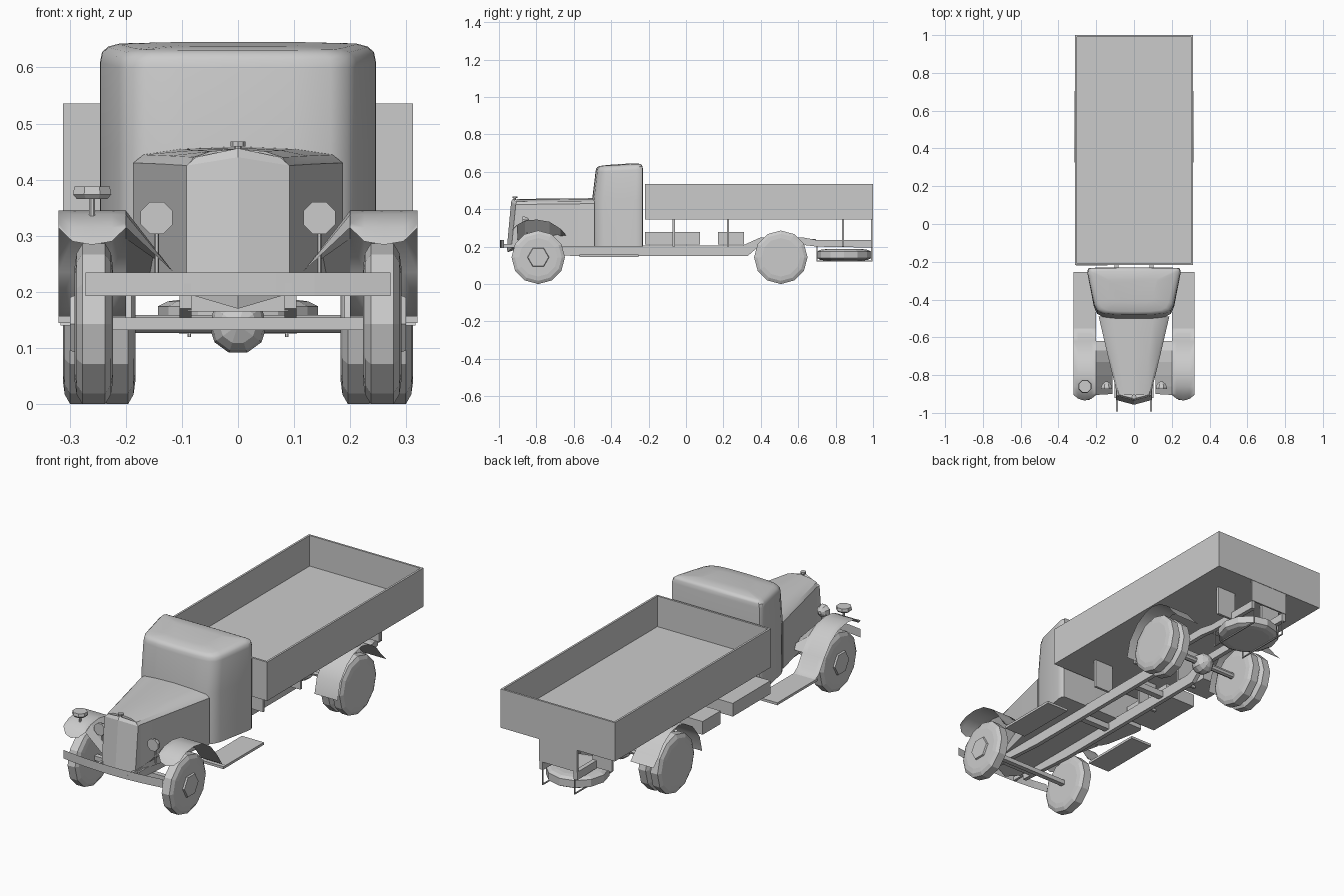
import bpy, bmesh, math

if "Cube" in bpy.data.objects:
    bpy.data.objects.remove(bpy.data.objects["Cube"])


def finish(name, bm, smooth=False, thick=0):
    if thick:
        bmesh.ops.solidify(bm, geom=bm.faces[:], thickness=thick)
    bmesh.ops.recalc_face_normals(bm, faces=bm.faces[:])
    me = bpy.data.meshes.new(name)
    bm.to_mesh(me)
    bm.free()
    ob = bpy.data.objects.new(name, me)
    bpy.context.collection.objects.link(ob)
    if smooth:
        bpy.ops.object.select_all(action='DESELECT')
        bpy.context.view_layer.objects.active = ob
        ob.select_set(True)
        bpy.ops.object.shade_smooth_by_angle(angle=math.radians(35))
    return ob


def loft(name, rings, closed=True, caps=True, smooth=False, thick=0):
    bm = bmesh.new()
    vs = [[bm.verts.new(p) for p in r] for r in rings]
    n = len(rings[0])
    for a, b in zip(vs, vs[1:]):
        for i in range(n if closed else n - 1):
            j = (i + 1) % n
            bm.faces.new((a[i], a[j], b[j], b[i]))
    if closed and caps:
        bm.faces.new(vs[0])
        bm.faces.new(vs[-1])
    return finish(name, bm, smooth, thick)


def box(name, x0, x1, y0, y1, z0, z1):
    return loft(name, [[(x0, y0, z), (x1, y0, z), (x1, y1, z), (x0, y1, z)] for z in (z0, z1)])


def extrude_x(name, prof, x0, x1):
    return loft(name, [[(x, y, z) for y, z in prof] for x in (x0, x1)])


def lathe(name, prof, axis, c, n=12, phase=0.0, smooth=False):
    rings = []
    for a, r in prof:
        ring = []
        for i in range(n):
            t = 2 * math.pi * i / n + phase
            u, v = r * math.cos(t), r * math.sin(t)
            p = {'x': (a, u, v), 'y': (u, a, v), 'z': (u, v, a)}[axis]
            ring.append(tuple(p[k] + c[k] for k in range(3)))
        rings.append(ring)
    return loft(name, rings, smooth=smooth)


def tyre(hw, r=.143):
    return [(-hw, r * .72), (-hw * .9, r * .88), (-hw * .6, r),
            (hw * .6, r), (hw * .9, r * .88), (hw, r * .72)]


def mirror_ring(half):
    return half + [(-x, y, z) for x, y, z in reversed(half) if abs(x) > 1e-5]


# cab: stacked plan sections with a domed roof
plan = [(0, -.502), (.10, -.500), (.165, -.492), (.195, -.475), (.212, -.44),
        (.245, -.27), (.246, -.245), (.238, -.232), (0, -.230)]


def cab_ring(z, s, lean=0, tilt=0):
    half = []
    for x, y in plan:
        f = (y + .23) / -.27
        half.append((x * s, -.36 + (y + .36) * s + lean * f, z - tilt * f))
    ring = half + [(-x, y, z) for x, y, z in reversed(half[1:-1])]
    return ring


loft("cab", [cab_ring(.20, 1), cab_ring(.45, 1), cab_ring(.61, 1, .018, .012),
             cab_ring(.628, .985, .018, .014), cab_ring(.638, .94, .018, .014),
             cab_ring(.643, .86, .018, .012), cab_ring(.645, .5, .015, .008)], smooth=True)


# hood and pointed radiator
def hood_ring(y, w, top, shoulder):
    return mirror_ring([(w, y, .20), (w, y, shoulder), (w * .9, y, shoulder + (top - shoulder) * .5),
                        (w * .55, y, shoulder + (top - shoulder) * .85), (0, y, top)])


loft("hood", [hood_ring(-.905, .088, .455, .425), hood_ring(-.70, .138, .457, .428),
              hood_ring(-.49, .187, .459, .43)], smooth=True)
loft("radiator", [
    [(-.075, -.89, .192), (-.075, -.93, .192), (0, -.955, .17), (.075, -.93, .192), (.075, -.89, .192)],
    [(-.092, -.89, .205), (-.092, -.932, .205), (0, -.957, .20), (.092, -.932, .205), (.092, -.89, .205)],
    [(-.092, -.89, .425), (-.092, -.910, .425), (0, -.935, .44), (.092, -.910, .425), (.092, -.89, .425)],
    [(-.075, -.89, .44), (-.075, -.905, .44), (0, -.925, .456), (.075, -.905, .44), (.075, -.89, .44)]])
lathe("radiator_cap", [(.45, .006), (.459, .006), (.459, .013), (.468, .013)], 'z', (0, -.915, 0), 8)

# cargo bed
box("bed_floor", -.312, .312, -.218, 1, .345, .385)
for s in (-1, 1):
    box("bed_side", min(s * .312, s * .302), max(s * .312, s * .302), -.218, 1, .385, .536)
box("bed_front", -.302, .302, -.218, -.208, .385, .536)
box("bed_tailgate", -.302, .302, .99, 1, .385, .536)
box("rear_plate", -.105, .105, .99, .998, .235, .345)

# underbody lockers on the left
box("long_locker", -.308, -.14, -.22, .075, .212, .277)
box("short_locker", -.308, -.17, .17, .31, .212, .277)

rail = [(-.92, .205), (.30, .205), (.40, .25), (.62, .25), (.70, .235), (.995, .235),
        (.995, .195), (.70, .20), (.62, .21), (.40, .21), (.33, .15), (-.60, .15), (-.92, .17)]
fender = [(-.905, .315), (-.86, .338), (-.80, .345), (-.73, .333), (-.67, .295),
          (-.62, .235), (-.58, .175), (-.55, .155)]
rear_arch = [(.325, .14), (.345, .22), (.40, .29), (.46, .325), (.51, .337), (.57, .325),
             (.625, .29), (.665, .24), (.705, .20)]

for s in (-1, 1):
    # chassis rails and bed brackets
    extrude_x("chassis_rail", rail, s * .083, s * .104)
    for y in (-.065, .225, .84):
        box("bed_bracket", s * .135 - .052, s * .135 + .052, y - .006, y + .006, .20, .346)
    # front mudguard with rounded nose
    nose = [(.20, -.905, .314), (.225, -.925, .290), (.26, -.935, .284), (.295, -.925, .290), (.32, -.905, .314)]
    rows = [[(s * x, y, z) for x, y, z in nose]]
    for i, (y, z) in enumerate(fender):
        rows.append([(s * p[0], y + (.012 if i == 0 and p[0] in (.20, .32) else 0),
                      z + (.008 if i == 0 and p[0] in (.20, .32) else 0)) for p in nose])
    loft("front_fender", rows, closed=False, smooth=True, thick=.005)
    # inner apron between mudguard and chassis
    loft("fender_apron", [[(s * .20, y, z), (s * .115, max(y, -.9), min(z, .235))] for y, z in fender[:6]],
         closed=False, thick=.004)
    box("running_board", min(s * .2, s * .32), max(s * .2, s * .32), -.57, -.255, .145, .157)
    # rear mudguard
    loft("rear_fender", [[(s * .19, y, z), (s * .316, y, z)] for y, z in rear_arch],
         closed=False, smooth=True, thick=.005)
    # wheels
    lathe("front_wheel", tyre(.034), 'x', (s * .257, -.79, .143))
    lathe("front_hub", [(s * .03, .06), (s * .042, .055)], 'x', (s * .257, -.79, .143), 6)
    lathe("rear_outer_wheel", tyre(.032), 'x', (s * .280, .507, .143))
    lathe("rear_inner_wheel", tyre(.032), 'x', (s * .215, .507, .143))
    # headlights
    lathe("headlight", [(-.018, .031), (-.008, .031), (.008, .024), (.02, .008)], 'y',
          (s * .145, -.855, .332), 8, math.pi / 8)
    lathe("headlight_post", [(.235, .004), (.31, .004)], 'z', (s * .145, -.85, 0), 6)
    box("bumper_bracket", s * .09 - .006, s * .09 + .006, -.992, -.88, .195, .215)
    # spare wheel straps
    for y in (.70, .993):
        box("spare_strap", s * .087 - .002, s * .087 + .002, y - .003, y + .003, .12, .235)
    box("spare_carrier_bar", s * .087 - .003, s * .087 + .003, .70, .993, .12, .125)

# bumper bowed back at the ends
loft("bumper", [[(x, -.994 + .30 * x * x, .193), (x, -.994 + .30 * x * x, .235)]
                for x in [-.272 + .068 * i for i in range(9)]], closed=False, thick=.006)

# axles and differential
box("front_axle", -.24, .24, -.802, -.778, .132, .154)
lathe("rear_axle", [(-.25, .016), (.25, .016)], 'x', (0, .507, .143), 8)
lathe("differential", [(.052 * math.sin(t), .052 * math.cos(t)) for t in
                       [math.radians(a) for a in (-80, -50, -25, 0, 25, 50, 80)]], 'y', (0, .507, .141), 10)
for y in (-.85, -.3, .1, .42, .68):
    z = .21 if y > .3 else .165
    box("crossmember", -.09, .09, y - .015, y + .015, z, z + .03)

# spare wheel slung under the tail
lathe("spare_wheel", tyre(.030), 'z', (0, .845, .156))

# round lamp on the left mudguard
lathe("fender_lamp", [(.335, .006), (.366, .006), (.366, .03), (.374, .037), (.388, .034)], 'z',
      (-.26, -.86, 0), 8, math.pi / 8)
